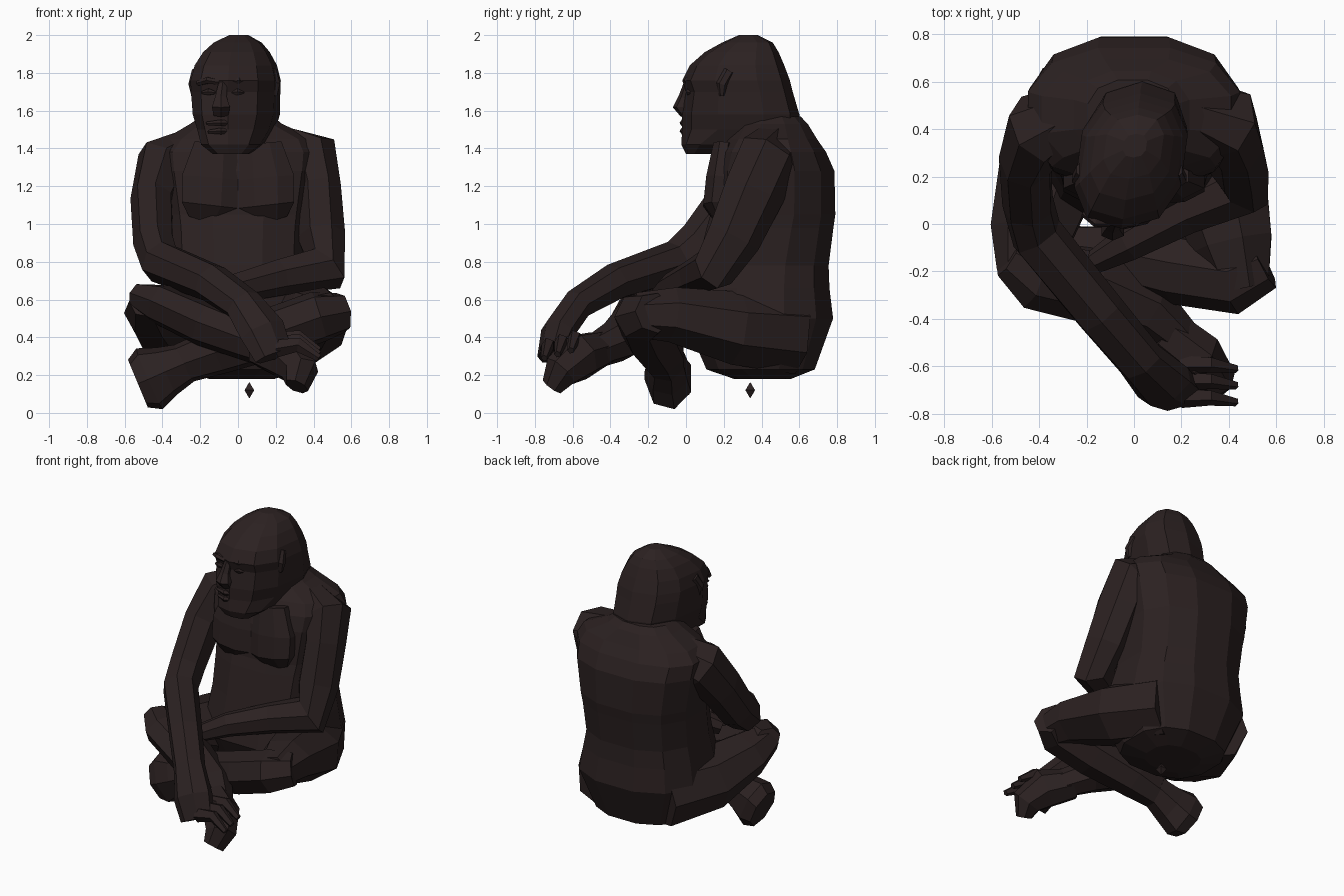
import bpy, bmesh, math
from mathutils import Vector

skin = bpy.data.materials.new("dark brown")
skin.diffuse_color = (0.024, 0.015, 0.015, 1)


def loft(name, rings):
    """Skin a list of equal sized vertex rings and cap both ends."""
    bm = bmesh.new()
    vs = [[bm.verts.new(p) for p in r] for r in rings]
    n = len(vs[0])
    for a, b in zip(vs, vs[1:]):
        for i in range(n):
            bm.faces.new((a[i], a[(i + 1) % n], b[(i + 1) % n], b[i]))
    bm.faces.new(vs[0])
    bm.faces.new(vs[-1])
    bmesh.ops.recalc_face_normals(bm, faces=bm.faces)
    me = bpy.data.meshes.new(name)
    bm.to_mesh(me)
    bm.free()
    me.materials.append(skin)
    ob = bpy.data.objects.new(name, me)
    bpy.context.collection.objects.link(ob)
    return ob


def slab(z, x0, x1, y0, y1, n=10, power=0.75, shear=0.0, tilt=0.0):
    """Horizontal rounded ring filling the given bounds."""
    out = []
    for i in range(n):
        a = math.tau * (i + 0.5) / n
        c, s = math.cos(a), math.sin(a)
        c = math.copysign(abs(c) ** power, c)
        s = math.copysign(abs(s) ** power, s)
        y = (y0 + y1) / 2 + (y1 - y0) / 2 * s
        x = (x0 + x1) / 2 + (x1 - x0) / 2 * c
        out.append((x + (y - 0.3) * shear, y, z + (y - y0) * tilt))
    return out


def limb(name, pts, n=7, side=(1, 0, 0)):
    """Tube through (x, y, z, radius along side, other radius)."""
    ps = [Vector(p[:3]) for p in pts]
    u, last, rings = Vector(side), None, []
    for i, p in enumerate(ps):
        t = (ps[min(i + 1, len(ps) - 1)] - ps[max(i - 1, 0)]).normalized()
        if last is not None:
            u = last.rotation_difference(t) @ u
        u = (u - t * u.dot(t)).normalized()
        v, last = t.cross(u), t
        ra, rb = pts[i][3], pts[i][4]
        rings.append([p + u * ra * math.cos(math.tau * (k + .5) / n)
                      + v * rb * math.sin(math.tau * (k + .5) / n) for k in range(n)])
    return loft(name, rings)


# Torso, from seat over the shoulders to neck
loft("torso", [slab(*r, n=12, power=.82) for r in (
    (.18, -.16, .20, .25, .56), (.23, -.31, .34, .10, .69), (.50, -.43, .45, -.02, .79),
    (.66, -.41, .42, .02, .77), (.78, -.39, .39, .05, .765), (.98, -.40, .40, .10, .79),
    (1.05, -.41, .41, .12, .80), (1.28, -.45, .45, .14, .795), (1.38, -.46, .46, .17, .75),
    (1.45, -.40, .42, .22, .70), (1.53, -.26, .24, .27, .65), (1.57, -.20, .19, .30, .61))])

# Broad shallow chest with the fold below it
for sx, name in ((-1, "left_chest"), (1, "right_chest")):
    limb(name, [(sx * .12, .20, 1.42, .12, .06), (sx * .145, .18, 1.24, .165, .08),
                (sx * .15, .165, 1.10, .16, .08), (sx * .17, .18, 1.02, .10, .03)], n=8)

# Head and neck, turned a little to one side
SH = 0.14
loft("head", [slab(*r, n=10, power=.8, shear=SH) for r in (
    (1.37, -.10, .09, .0, .14), (1.42, -.17, .155, -.025, .30), (1.50, -.205, .19, -.02, .60),
    (1.58, -.23, .215, -.02, .60), (1.70, -.24, .22, .0, .565), (1.76, -.24, .225, -.02, .55),
    (1.84, -.22, .205, .02, .52), (1.91, -.18, .165, .10, .49), (1.96, -.13, .12, .19, .46),
    (2.00, -.05, .05, .28, .38))])

FX = -.08  # middle of the face
limb("nose", [(FX, .01, 1.75, .025, .02), (FX - .01, -.01, 1.67, .035, .03),
              (FX - .01, -.03, 1.62, .055, .04), (FX - .01, -.005, 1.58, .045, .025)], n=6)
for z, w, name in ((1.535, .075, "upper_lip"), (1.492, .065, "lower_lip")):
    limb(name, [(FX - .01 - w, .015, z - .003, .01, .015), (FX - .01, -.012, z, .02, .022),
                (FX - .01 + w, .01, z - .003, .01, .015)], n=6, side=(0, 0, 1))
for sx, name in ((-1, "left"), (1, "right")):
    limb(name + "_brow", [(FX + sx * .02, .01, 1.75, .015, .022),
                          (FX + sx * .08, .012, 1.76, .02, .025),
                          (FX + sx * .13, .05, 1.745, .015, .02)], n=6, side=(0, 0, 1))
    limb(name + "_eye", [(FX + sx * .04, .015, 1.695, .008, .01),
                         (FX + sx * .075, .015, 1.70, .02, .016),
                         (FX + sx * .11, .03, 1.695, .008, .01)], n=6, side=(0, 0, 1))
    limb(name + "_ear", [(sx * .21 - .02, .19, 1.68, .02, .015), (sx * .22 - .02, .19, 1.74, .025, .03),
                         (sx * .21 - .02, .23, 1.81, .015, .03)], n=6)

# Arm that reaches across to the front foot
limb("long_reaching_arm", [
    (-.22, .50, 1.42, .08, .12), (-.40, .40, 1.31, .15, .17), (-.455, .27, 1.13, .115, .15),
    (-.445, .08, .90, .11, .13), (-.41, -.05, .80, .115, .115), (-.14, -.38, .69, .11, .10),
    (.03, -.58, .57, .105, .085), (.13, -.68, .43, .13, .085), (.19, -.72, .30, .11, .06)])

# Arm folded across the lap
limb("folded_arm", [
    (.22, .50, 1.43, .08, .13), (.39, .43, 1.35, .15, .17), (.42, .36, 1.18, .125, .17),
    (.44, .25, .93, .13, .15), (.455, .15, .765, .14, .12), (.22, .05, .72, .10, .10),
    (-.02, -.08, .66, .08, .08), (-.16, -.16, .60, .06, .05)])

# Legs crossed in front
limb("left_thigh", [(-.20, .58, .42, .20, .22), (-.34, .25, .45, .23, .20),
                    (-.43, -.05, .53, .18, .14), (-.47, -.22, .59, .11, .09)])
limb("left_shin", [(-.53, -.14, .62, .09, .07), (-.42, -.21, .58, .15, .11), (-.18, -.26, .47, .16, .12),
                   (.06, -.36, .38, .13, .11), (.20, -.49, .32, .09, .09)], side=(0, 1, 0))
limb("left_foot", [(.12, -.45, .34, .11, .10), (.26, -.56, .30, .12, .13),
                   (.33, -.66, .22, .10, .10), (.31, -.71, .14, .07, .05)], side=(0, 1, 0))
limb("right_thigh", [(.20, .58, .42, .20, .22), (.34, .25, .45, .24, .20),
                     (.42, -.08, .52, .18, .15), (.46, -.27, .52, .12, .12)])
limb("right_shin", [(.55, -.17, .53, .11, .11), (.43, -.23, .51, .15, .14), (.18, -.19, .42, .15, .14),
                    (-.10, -.13, .33, .13, .13), (-.30, -.10, .26, .10, .11)], side=(0, 1, 0))
limb("right_foot", [(-.24, -.10, .28, .10, .10), (-.38, -.10, .22, .12, .14),
                    (-.47, -.09, .18, .13, .18), (-.53, -.09, .155, .12, .14)], side=(0, 1, 0))

# Fingers resting on the front foot
for i in range(3):
    y, z = -.75 + .07 * i, .35 + .02 * i
    limb(f"finger_{i + 1}", [(.20, y + .02, z - .01, .045, .05), (.32, y + .02, z + .01, .035, .04),
                             (.43, y, z - .06, .018, .02)], n=5, side=(0, 1, 0))

# Small loose chip under the seat
limb("loose_chip", [(.06, .34, .08, .003, .003), (.06, .34, .12, .036, .036),
                    (.06, .34, .16, .003, .003)], n=4)
